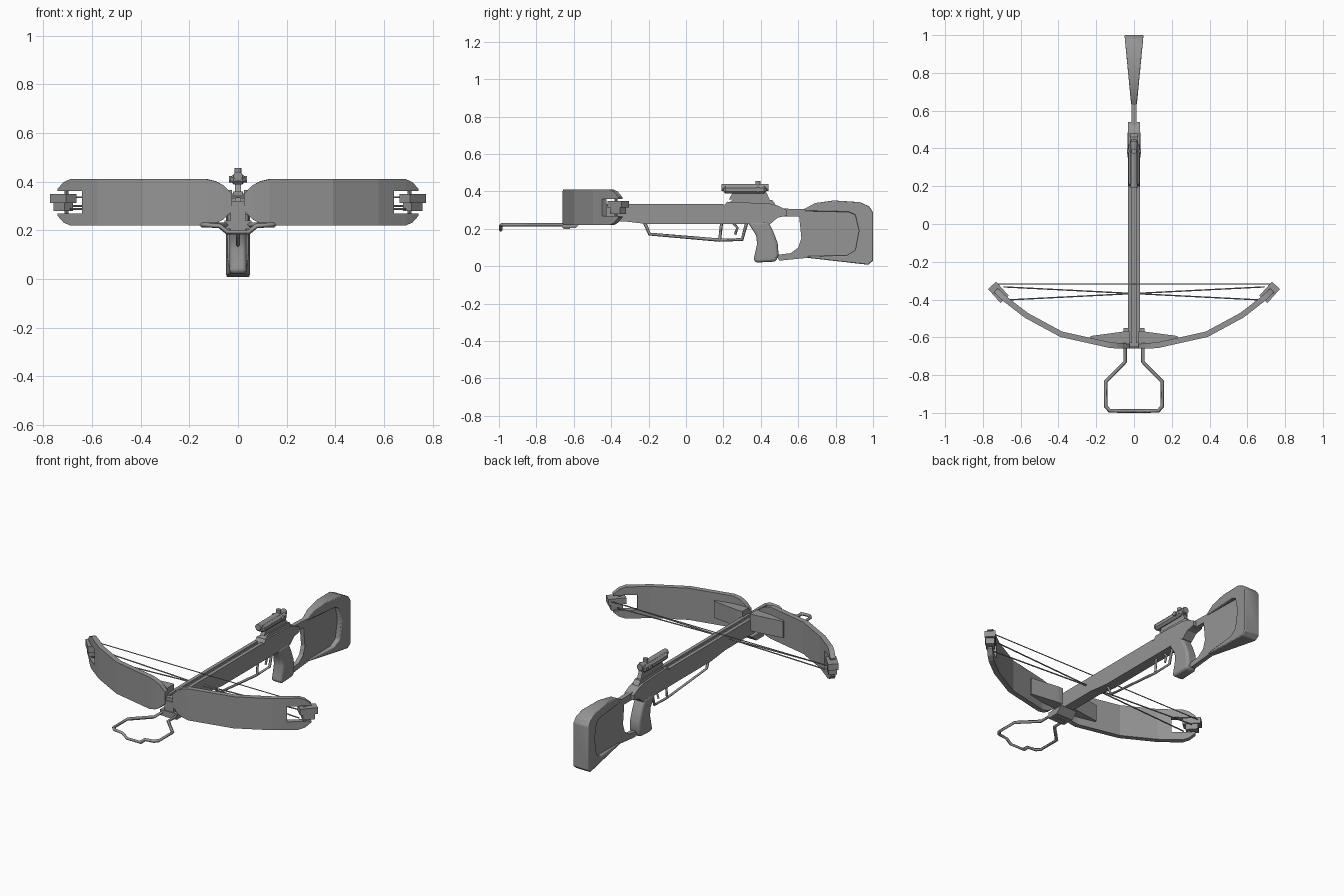
import bpy, bmesh, math
from mathutils import Vector, Matrix

if "Cube" in bpy.data.objects:
    bpy.data.objects.remove(bpy.data.objects["Cube"])

grey = bpy.data.materials.new("grey")
grey.use_nodes = True
grey.diffuse_color = (0.3, 0.3, 0.3, 1)
grey.node_tree.nodes["Principled BSDF"].inputs["Base Color"].default_value = (0.3, 0.3, 0.3, 1)


def finish(name, bm, bevel=0, segments=2, smooth=False):
    bmesh.ops.recalc_face_normals(bm, faces=bm.faces)
    mesh = bpy.data.meshes.new(name)
    bm.to_mesh(mesh)
    bm.free()
    mesh.materials.append(grey)
    ob = bpy.data.objects.new(name, mesh)
    bpy.context.collection.objects.link(ob)
    if bevel:
        mod = ob.modifiers.new("Bevel", "BEVEL")
        mod.width, mod.segments, mod.limit_method = bevel, segments, "ANGLE"
    if smooth:
        bpy.ops.object.select_all(action="DESELECT")
        ob.select_set(True)
        bpy.context.view_layer.objects.active = ob
        bpy.ops.object.shade_smooth_by_angle(angle=math.radians(40))
    return ob


def side_profile(name, points, width, **kw):
    """Side outline (y, z) given a half width, constant or varying along y."""
    half = width if callable(width) else (lambda y: width)
    bm = bmesh.new()
    left, right = ([bm.verts.new((s * half(y), y, z)) for y, z in points] for s in (1, -1))
    bm.faces.new(left)
    bm.faces.new(right)
    n = len(points)
    for i in range(n):
        j = (i + 1) % n
        bm.faces.new((left[i], left[j], right[j], right[i]))
    return finish(name, bm, **kw)


def box(name, x, y, z, turn=0, **kw):
    """Box from its (low, high) extents, turned about its own upright axis."""
    bm = bmesh.new()
    size = [b - a for a, b in (x, y, z)]
    mid = [(a + b) / 2 for a, b in (x, y, z)]
    m = Matrix.Translation(mid) @ Matrix.Rotation(turn, 4, "Z") @ Matrix.Diagonal((*size, 1))
    bmesh.ops.create_cube(bm, size=1, matrix=m)
    return finish(name, bm, **kw)


def rod(name, a, b, radius, sides=12):
    a, b = Vector(a), Vector(b)
    bm = bmesh.new()
    m = Matrix.Translation((a + b) / 2) @ (b - a).to_track_quat("Z", "Y").to_matrix().to_4x4()
    bmesh.ops.create_cone(bm, cap_ends=True, segments=sides, radius1=radius, radius2=radius,
                          depth=(b - a).length, matrix=m)
    return finish(name, bm, smooth=sides > 6)


def bar(name, points, radius):
    """Thin bar with four sides, swept along a path."""
    curve = bpy.data.curves.new(name, "CURVE")
    curve.dimensions, curve.bevel_depth, curve.bevel_resolution = "3D", radius, 0
    curve.use_fill_caps = True
    spline = curve.splines.new("POLY")
    spline.points.add(len(points) - 1)
    for p, co in zip(spline.points, points):
        p.co = (*co, 1)
    curve.materials.append(grey)
    ob = bpy.data.objects.new(name, curve)
    bpy.context.collection.objects.link(ob)
    bpy.ops.object.select_all(action="DESELECT")
    ob.select_set(True)
    bpy.context.view_layer.objects.active = ob
    bpy.ops.object.convert(target="MESH")


def ribbon(name, stations, side, thick=0.03):
    """Bent plate through stations (x, y, low z, high z)."""
    bm = bmesh.new()
    rings = []
    for i, (x, y, lo, hi) in enumerate(stations):
        p, q = stations[max(i - 1, 0)], stations[min(i + 1, len(stations) - 1)]
        d = Vector((q[0] - p[0], q[1] - p[1])).normalized() * thick
        u, v = x - d.y, y + d.x
        rings.append([bm.verts.new((side * a, b, c)) for a, b, c in
                      ((x, y, lo), (u, v, lo), (u, v, hi), (x, y, hi))])
    for r, s in zip(rings, rings[1:]):
        for i in range(4):
            j = (i + 1) % 4
            bm.faces.new((r[i], r[j], s[j], s[i]))
    bm.faces.new(rings[0])
    bm.faces.new(rings[-1])
    finish(name, bm)


# Bow limbs with forked ends, wheels and brackets
MID = 0.315
limb = [(0.025, -0.66, 0.035), (0.06, -0.66, 0.07), (0.09, -0.659, 0.086), (0.13, -0.656, 0.095),
        (0.39, -0.598, 0.095), (0.577, -0.497, 0.095), (0.64, -0.449, 0.095)]
prong = [(0.64, -0.449, 0.095), (0.69, -0.41, 0.095), (0.717, -0.386, 0.083), (0.742, -0.362, 0.055)]
for side, label in ((1, "left"), (-1, "right")):
    ribbon(label + "_limb", [(x, y, MID - h, MID + h) for x, y, h in limb], side)
    ribbon(label + "_upper_prong", [(x, y, MID + 0.046, MID + h) for x, y, h in prong], side)
    ribbon(label + "_lower_prong", [(x, y, MID - h, MID - 0.046) for x, y, h in prong], side)
    turn = side * math.radians(48)
    cx, cy = side * 0.718, -0.362
    box(label + "_wheel_block", (cx - 0.05, cx + 0.05), (cy - 0.029, cy + 0.029), (0.313, 0.35), turn)
    box(label + "_lower_wheel", (cx - 0.034, cx + 0.034), (cy - 0.024, cy + 0.024), (0.28, 0.313), turn)
    rod(label + "_axle", (side * 0.705, -0.375, 0.262), (side * 0.705, -0.375, 0.368), 0.008, 8)
    # Wedge bracket behind the limb root
    bm = bmesh.new()
    outline = [(0.025, -0.635), (0.14, -0.628), (0.23, -0.608), (0.23, -0.593), (0.06, -0.57), (0.025, -0.57)]
    base = bm.faces.new([bm.verts.new((side * x, y, 0.265)) for x, y in outline])
    top = bmesh.ops.extrude_face_region(bm, geom=[base])["geom"]
    bmesh.ops.translate(bm, verts=[v for v in top if isinstance(v, bmesh.types.BMVert)], vec=(0, 0, 0.1))
    finish(label + "_limb_bracket", bm)
    # Crossing cable
    rod(label + "_cable", (side * 0.69, -0.333, 0.3), (-side * 0.69, -0.403, 0.288), 0.004, 6)
rod("bowstring", (-0.73, -0.318, 0.335), (0.73, -0.318, 0.335), 0.003, 6)

# Main stock with a grooved rail on top
side_profile("main_stock", [(-0.65, 0.32), (0.2, 0.32), (0.22, 0.345), (0.45, 0.335), (0.49, 0.325), (0.54, 0.3),
                            (0.54, 0.27), (0.49, 0.26), (0.45, 0.225), (-0.2, 0.225), (-0.33, 0.24),
                            (-0.65, 0.24)], 0.031)
for s, label in ((1, "left"), (-1, "right")):
    a, b = sorted((s * 0.01, s * 0.031))
    box(label + "_rail", (a, b), (-0.63, 0.2), (0.319, 0.332))
box("front_post", (-0.031, 0.031), (-0.655, -0.62), (0.2, 0.3))
side_profile("front_block", [(-0.66, 0.24), (-0.55, 0.24), (-0.59, 0.205), (-0.66, 0.205)], 0.055)

# Foot stirrup with a dipped front bar
half = [(0.047, -0.62, 0.222), (0.047, -0.73, 0.222), (0.15, -0.835, 0.222), (0.15, -0.965, 0.222),
        (0.13, -0.988, 0.222), (0.075, -0.99, 0.218), (0.045, -0.99, 0.193)]
bar("foot_stirrup", half + [(-x, y, z) for x, y, z in reversed(half)], 0.01)

# Lower guard, trigger and its upright
bar("lower_guard", [(0, -0.22, 0.23), (0, -0.195, 0.172), (0, 0.18, 0.14), (0, 0.3, 0.143), (0, 0.325, 0.235)], 0.009)
bar("guard_upright", [(0, 0.19, 0.23), (0, 0.18, 0.14)], 0.008)
bar("trigger", [(0, 0.25, 0.235), (0, 0.275, 0.205), (0, 0.262, 0.17)], 0.007)

# Pistol grip
side_profile("pistol_grip", [(0.33, 0.235), (0.375, 0.165), (0.38, 0.12), (0.36, 0.03), (0.38, 0.02), (0.48, 0.025),
                             (0.495, 0.06), (0.49, 0.125), (0.465, 0.19), (0.44, 0.24)],
             0.034, bevel=0.014, segments=3, smooth=True)

# Neck, thin stock plate and lower link around the thumb hole
side_profile("stock_plate", [(0.47, 0.31), (0.63, 0.305), (0.69, 0.335), (0.95, 0.32), (0.95, 0.04), (0.65, 0.045),
                             (0.5, 0.03), (0.48, 0.06), (0.56, 0.07), (0.6, 0.1), (0.617, 0.15), (0.605, 0.265),
                             (0.47, 0.265)], 0.013)


# Flared rim around the recessed side panel
def flare(y):
    return 0.014 + max(0, y - 0.62) * 0.096


side_profile("butt_rim", [(0.63, 0.305), (0.69, 0.338), (0.79, 0.352), (0.93, 0.343), (0.98, 0.32), (1.0, 0.29),
                          (1.0, 0.03), (0.975, 0.008), (0.8, 0.028), (0.65, 0.045), (0.65, 0.055), (0.86, 0.058),
                          (0.905, 0.085), (0.925, 0.19), (0.905, 0.275), (0.87, 0.29), (0.64, 0.295)],
             flare, bevel=0.009, segments=2, smooth=True)

# Sight with mount, tube and knobs
side_profile("sight_base", [(0.21, 0.33), (0.26, 0.36), (0.46, 0.355), (0.48, 0.33)], 0.02)
side_profile("sight_mount", [(0.23, 0.358), (0.25, 0.395), (0.43, 0.395), (0.45, 0.35)], 0.013)
box("sight_body", (-0.03, 0.03), (0.2, 0.43), (0.388, 0.43), bevel=0.012, segments=1)
rod("sight_tube", (0, 0.19, 0.422), (0, 0.44, 0.422), 0.019)
rod("sight_top_knob", (0, 0.385, 0.43), (0, 0.385, 0.456), 0.014)
rod("sight_side_knob", (-0.038, 0.385, 0.41), (0.038, 0.385, 0.41), 0.013)
